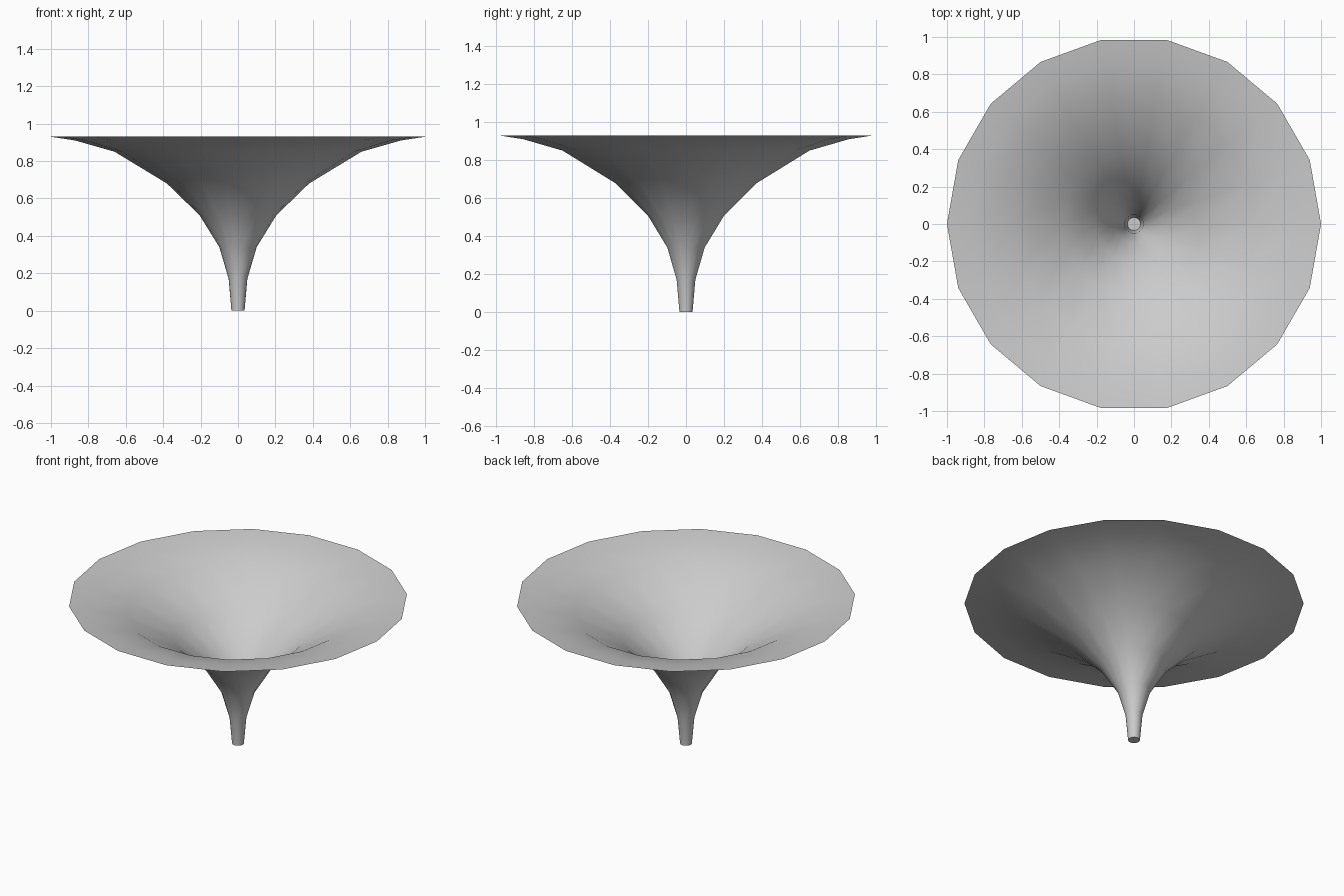
import bpy
import bmesh
from math import cos, sin, tau, radians

cube = bpy.data.objects.get("Cube")
if cube:
    bpy.data.objects.remove(cube, do_unlink=True)

SIDES = 18

# Plain grey material
grey = bpy.data.materials.new("light grey")
grey.use_nodes = True
colour = (0.6, 0.6, 0.6, 1)
grey.diffuse_color = colour
grey.node_tree.nodes["Principled BSDF"].inputs["Base Color"].default_value = colour

# Radius and height of each ring, from foot to rim
profile = [(0.035, 0), (0.05, 0.17), (0.1, 0.34), (0.205, 0.51),
           (0.38, 0.68), (0.66, 0.85), (0.87, 0.91), (1, 0.93)]

# Flared funnel: thin open shell with a closed foot
bm = bmesh.new()
rings = []
for r, z in profile:
    rings.append([bm.verts.new((r * cos(tau * i / SIDES), r * sin(tau * i / SIDES), z))
                  for i in range(SIDES)])
for low, high in zip(rings, rings[1:]):
    for i in range(SIDES):
        j = (i + 1) % SIDES
        bm.faces.new((low[i], low[j], high[j], high[i]))
bm.faces.new(rings[0][::-1])

mesh = bpy.data.meshes.new("funnel")
bm.to_mesh(mesh)
bm.free()
mesh.materials.append(grey)
funnel = bpy.data.objects.new("funnel", mesh)
bpy.context.collection.objects.link(funnel)

# Smooth walls, crisp edge round the foot
bpy.context.view_layer.objects.active = funnel
funnel.select_set(True)
bpy.ops.object.shade_smooth_by_angle(angle=radians(40))
